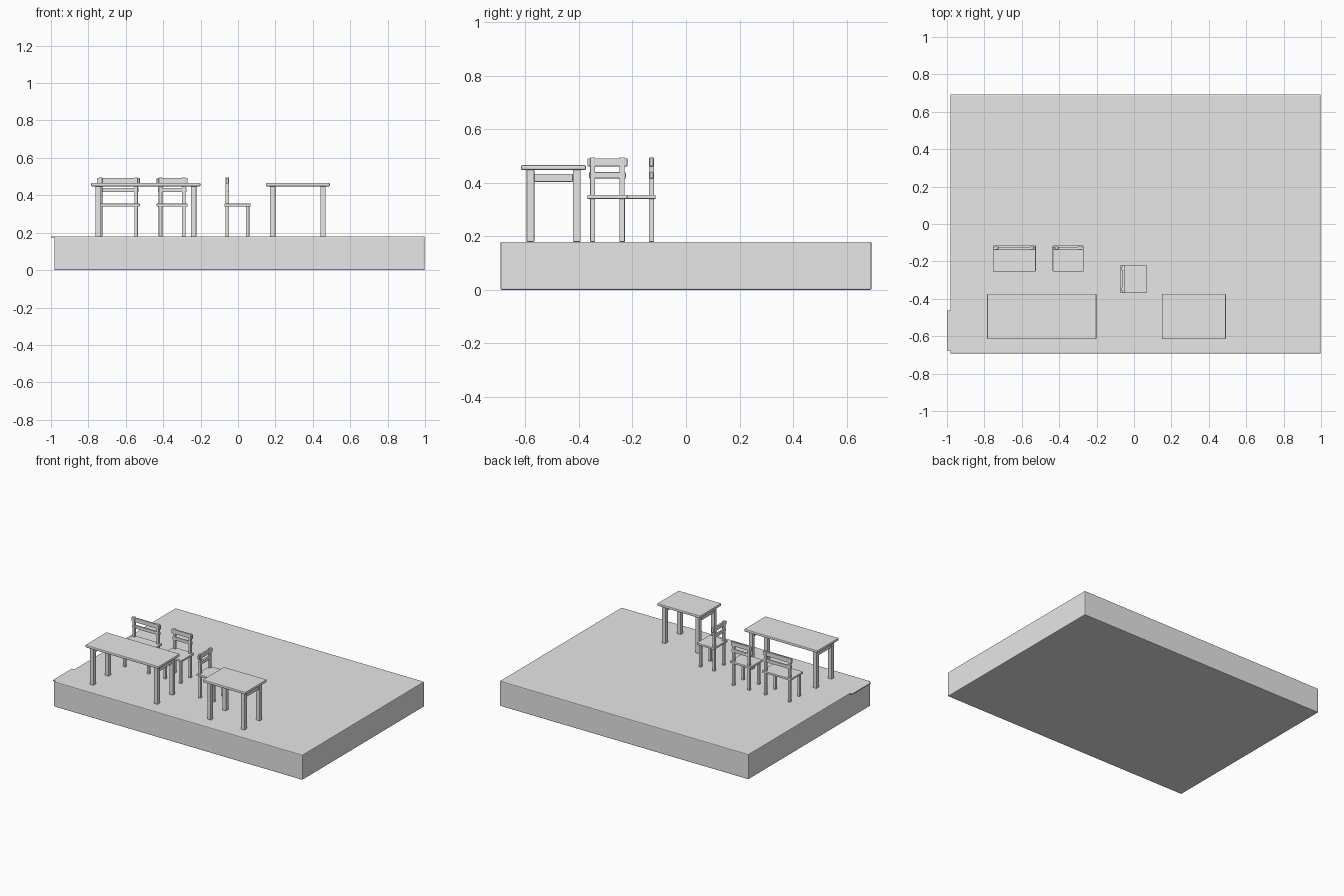
import bpy, bmesh
from math import radians
from mathutils import Matrix, Vector

cube = bpy.data.objects.get("Cube")
if cube:
    bpy.data.objects.remove(cube, do_unlink=True)

grey = bpy.data.materials.new("plain grey")
grey.use_nodes = True
colour = (0.8, 0.8, 0.8, 1)
grey.diffuse_color = colour
grey.node_tree.nodes["Principled BSDF"].inputs["Base Color"].default_value = colour

FLOOR = 0.18


def box(name, low, high, place=Matrix(), soft=0.003):
    """Softened box between two corners, moved by a placement matrix."""
    low, high = Vector(low), Vector(high)
    mesh = bpy.data.meshes.new(name)
    bm = bmesh.new()
    bmesh.ops.create_cube(bm, size=1, matrix=place @ Matrix.Translation((low + high) / 2)
                          @ Matrix.Diagonal((high - low).to_4d()))
    bm.to_mesh(mesh)
    bm.free()
    mesh.materials.append(grey)
    obj = bpy.data.objects.new(name, mesh)
    bpy.context.collection.objects.link(obj)
    if soft:
        bevel = obj.modifiers.new("soft edges", 'BEVEL')
        bevel.width = soft
        bevel.segments = 2
    return obj


def table(name, x, y, width, depth):
    """Table with four legs and a rail across each end."""
    place = Matrix.Translation((x, y, 0))
    w, d = width / 2, depth / 2
    box(name + "_top", (-w, -d, 0.448), (w, d, 0.467), place, 0.005)
    leg, inset_x, inset_y = 0.029, 0.022, 0.02
    for sx, side in ((-1, "right"), (1, "left")):
        cx = sx * (w - inset_x - leg / 2)
        for sy, end in ((-1, "front"), (1, "back")):
            cy = sy * (d - inset_y - leg / 2)
            box(f"{name}_{end}_{side}_leg", (cx - leg / 2, cy - leg / 2, FLOOR),
                (cx + leg / 2, cy + leg / 2, 0.45), place)
        ry = d - inset_y - leg
        box(f"{name}_{side}_rail", (cx - 0.007, -ry, 0.404), (cx + 0.007, ry, 0.434), place)


def chair(name, x, y, width, turn=0):
    """Chair facing -y before it is turned."""
    place = Matrix.Translation((x, y, 0)) @ Matrix.Rotation(radians(turn), 4, 'Z')
    w, d, leg = width / 2, 0.07, 0.019
    box(name + "_seat", (-w, -d, 0.34), (w, d, 0.355), place)
    for sx, side in ((-1, "right"), (1, "left")):
        cx = sx * (w - 0.02)
        for cy, top, part in ((-0.053, 0.345, "front_leg"), (0.055, 0.495, "back_post")):
            box(f"{name}_{side}_{part}", (cx - leg / 2, cy - leg / 2, FLOOR),
                (cx + leg / 2, cy + leg / 2, top), place)
    box(name + "_top_slat", (-w, 0.048, 0.462), (w, 0.062, 0.492), place)
    box(name + "_middle_slat", (-w + 0.006, 0.048, 0.417), (w - 0.006, 0.062, 0.44), place)


# Platform and the thin plate that sticks out of its right side
box("platform", (-0.982, -0.693, 0), (0.998, 0.693, FLOOR), soft=0.005)
box("edge_plate", (-1, -0.677, 0.173), (-0.9, -0.462, 0.1795), soft=0)

# Furniture
table("long_table", -0.493, -0.495, 0.584, 0.242)
table("short_table", 0.32, -0.495, 0.342, 0.242)
chair("wide_chair", -0.64, -0.184, 0.23)
chair("narrow_chair", -0.352, -0.184, 0.165)
chair("side_chair", -0.002, -0.294, 0.15, 90)
